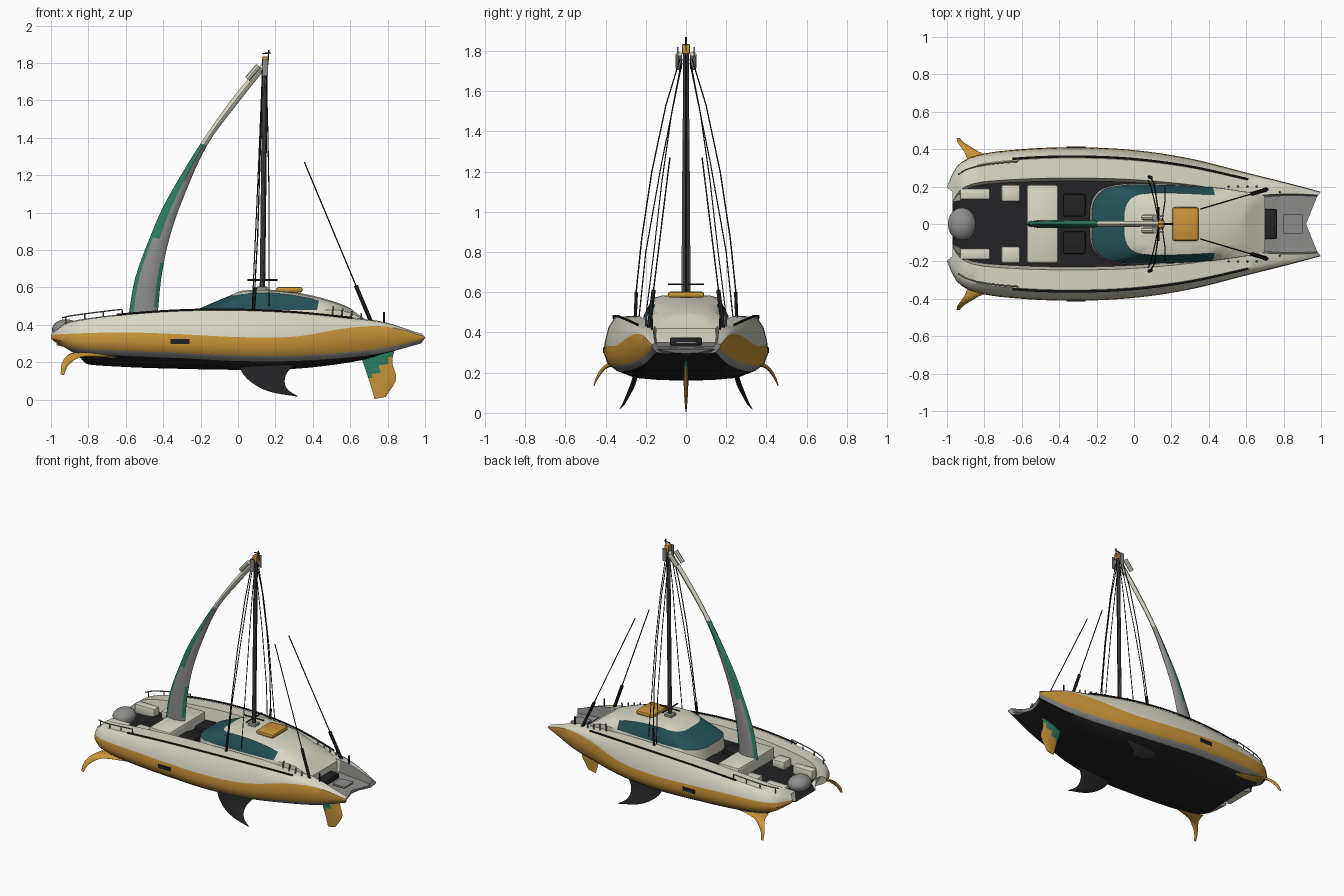
import bpy, bmesh, math
from mathutils import Vector as V

if "Cube" in bpy.data.objects:
    bpy.data.objects.remove(bpy.data.objects["Cube"])

COLORS = {"cream": (.70, .68, .56), "orange": (.60, .30, .04), "grey": (.27, .27, .26),
          "black": (.016, .016, .018), "glass": (.018, .085, .095), "green": (.025, .21, .125),
          "mast_grey": (.09, .09, .09)}
MATS = {}
for n, c in COLORS.items():
    MATS[n] = bpy.data.materials.new(n)
    MATS[n].diffuse_color = (*c, 1)
NAMES = list(COLORS)


def spline(xs, ys, x):
    """Smooth interpolation through the keys."""
    x = min(max(x, xs[0]), xs[-1])
    i = max(k for k in range(len(xs) - 1) if xs[k] <= x)
    def slope(k):
        a, b = max(k - 1, 0), min(k + 1, len(xs) - 1)
        return (ys[b] - ys[a]) / (xs[b] - xs[a])
    h = xs[i + 1] - xs[i]
    t = (x - xs[i]) / h
    return ((2*t**3 - 3*t*t + 1) * ys[i] + (t**3 - 2*t*t + t) * h * slope(i)
            + (3*t*t - 2*t**3) * ys[i + 1] + (t**3 - t*t) * h * slope(i + 1))


def finish(name, bm, mirror=False, smooth=True):
    bmesh.ops.remove_doubles(bm, verts=bm.verts, dist=1e-5)
    bmesh.ops.recalc_face_normals(bm, faces=bm.faces)
    me = bpy.data.meshes.new(name)
    bm.to_mesh(me)
    bm.free()
    for n in NAMES:
        me.materials.append(MATS[n])
    ob = bpy.data.objects.new(name, me)
    bpy.context.collection.objects.link(ob)
    if mirror:
        m = ob.modifiers.new("mirror", "MIRROR")
        m.use_axis = (False, True, False)
        m.merge_threshold = 1e-4
    if smooth:
        bpy.ops.object.select_all(action='DESELECT')
        ob.select_set(True)
        bpy.context.view_layer.objects.active = ob
        bpy.ops.object.shade_smooth_by_angle(angle=math.radians(35))
    return ob


def loft(name, rings, color, closed=True, cap=True, mirror=False, extra=()):
    """Skin a list of rings; color is a name or a rule(ring, column, centre)."""
    bm = bmesh.new()
    vs = [[bm.verts.new(p) for p in r] for r in rings]
    n = len(rings[0])
    for i in range(len(rings) - 1):
        for j in range(n if closed else n - 1):
            k = (j + 1) % n
            f = bm.faces.new((vs[i][j], vs[i][k], vs[i + 1][k], vs[i + 1][j]))
            c = color if isinstance(color, str) else color(i, j, f.calc_center_median())
            f.material_index = NAMES.index(c)
    if cap and closed:
        for r in (0, -1):
            f = bm.faces.new(vs[r])
            c = color if isinstance(color, str) else color(r % (len(rings) - 1), 0, f.calc_center_median())
            f.material_index = NAMES.index(c)
    for r, idx, c in extra:
        f = bm.faces.new([vs[r][q] for q in idx])
        f.material_index = NAMES.index(c)
    return finish(name, bm, mirror)


def tube(name, pts, r, color, mirror=False, sides=6):
    pts = [V(p) for p in pts]
    rings = []
    for i, p in enumerate(pts):
        d = pts[min(i + 1, len(pts) - 1)] - pts[max(i - 1, 0)]
        q = d.to_track_quat('Z', 'Y')
        rings.append([p + q @ V((r * math.cos(a), r * math.sin(a), 0))
                      for a in (2 * math.pi * k / sides for k in range(sides))])
    return loft(name, rings, color, mirror=mirror)


def box(name, center, size, color, mirror=False, bevel=0.0):
    bm = bmesh.new()
    bmesh.ops.create_cube(bm, size=1)
    for v in bm.verts:
        v.co = V([v.co[k] * size[k] + center[k] for k in range(3)])
    if bevel:
        bmesh.ops.bevel(bm, geom=bm.edges[:], offset=bevel, segments=2, affect='EDGES', profile=.5)
    for f in bm.faces:
        f.material_index = NAMES.index(color)
    return finish(name, bm, mirror)


def foil(name, lead, trail, thick, color, steps=14, mirror=False):
    """Lens-section blade between a leading and a trailing edge curve."""
    ks = list(range(len(lead)))
    at = lambda c, t: V([spline(ks, [p[k] for p in c], t) for k in range(3)])
    ts = [ks[-1] * s / steps for s in range(steps + 1)]
    prof = [(0, 0), (.15, .6), (.5, 1), (.85, .6), (1, 0), (.85, -.6), (.5, -1), (.15, -.6)]
    rings = []
    for t in ts:
        a, b = at(lead, t), at(trail, t)
        e = .02
        span = at(lead, t + e) + at(trail, t + e) - at(lead, t - e) - at(trail, t - e)
        nrm = (b - a).cross(span).normalized()
        h = spline(ks, thick, t)
        rings.append([a.lerp(b, u) + nrm * h * w for u, w in prof])
    return loft(name, rings, color, mirror=mirror)


# Hull: half sections lofted along the length, then mirrored
HX = [-1, -.95, -.85, -.6, -.3, 0, .3, .6, .8, 1]
BEAM = [.2, .305, .365, .40, .41, .395, .35, .275, .225, .172]
KEEL = [.27, .23, .195, .175, .165, .16, .165, .20, .245, .295]
BAND0 = [.31, .285, .275, .262, .25, .235, .235, .255, .28, .32]
BAND1 = [.345, .35, .355, .36, .35, .335, .337, .385, .39, .338]
DECK = [.37, .405, .425, .455, .475, .478, .465, .435, .41, .348]
beam = lambda x: spline(HX, BEAM, x)
deck = lambda x: spline(HX, DECK, x)
AFT = [.3, .3, .4, .6, .9, 1, 1, .95, .85, .85, .85, .85]


def section(x):
    b, zb, z0, z1, zd = (spline(HX, t, x) for t in (BEAM, KEEL, BAND0, BAND1, DECK))
    w = .6 + .3 * max(0, (x - .68) / .32)
    fl = zd - .08 + .05 * max(0, (x - .8) / .2)
    rows = [(0, zb), (.35, zb + .004), (.64, zb + .3 * (z0 - .028 - zb)), (.86, max(z0 - .028, zb + .006)),
            (.955, z0), (1, (z0 + z1) / 2), (.985, z1), (.94, z1 + .62 * (zd - z1)), (max(.86, w + .02), zd),
            (w, zd + .004), (w - .04, fl), (0, fl)]
    ring = []
    for (f, z), k in zip(rows, AFT):
        px = x if x > -.8 else -.8 + (x + .8) * k
        if x > .7:                                    # concave notch in the end
            px -= .08 * (1 - f * f) * (x - .7) / .3
        ring.append((px, f * b, z))
    return ring


def hull_color(i, j, c):
    if j == 10:
        return "grey" if c.x > .66 else "cream" if c.x > .47 else "black"
    if j == 9 and c.x > .72:
        return "grey"
    return ("black", "black", "black", "grey", "orange", "orange", "cream", "cream", "cream", "cream")[j]


caps = [(r, q, c) for r, c in ((0, "cream"), (-1, "grey"))
        for q in ((0, 1, 10, 11), (1, 2, 9, 10), (2, 3, 8, 9), (3, 4, 7, 8), (4, 5, 6, 7))]
stations = [-1, -.99, -.975, -.95, -.92] + [-.88 + .04 * k for k in range(48)]
loft("hull", [section(x) for x in stations], hull_color, closed=False, mirror=True, extra=caps)

# Deck rails, stern rail and hull ports
tube("deck_rail", [(x, .88 * beam(x), deck(x) + .004) for x in [-.65 + .07 * k for k in range(19)]], .006, "black", True)
tube("stern_rail", [(x, .84 * beam(x), deck(x) + .03) for x in (-.94, -.9, -.85, -.78, -.7, -.62)], .004, "grey", True)
for x in (-.92, -.82, -.72, -.62):
    tube("rail_post", [(x, .84 * beam(x), deck(x) - .01), (x, .84 * beam(x), deck(x) + .03)], .004, "grey", True)
box("hull_port", (-.31, beam(-.31) - .001, .312), (.1, .009, .026), "black", True)

# Cabin: stacked plan outlines, glazed band between the second and third
OU = [0, 0, .02, .08, .2, .36, .52, .7, .88, 1, 1]
OV = [0, .35, .66, .9, 1, 1, .98, .93, .82, .7, 0]
roof = lambda x: spline([-.3, -.05, .1, .25, .4, .55, .72], [.52, .568, .585, .578, .552, .508, .435], x)
LEVELS = [(-.24, .70, .215, lambda x: .35), (-.225, .70, .21, lambda x: min(.48, roof(x) - .025)),
          (-.05, .64, .165, lambda x: roof(x) - .014), (-.01, .61, .12, lambda x: roof(x) - .002),
          (.02, .58, 0, lambda x: roof(x) + .004)]
cabin = []
for x0, x1, w, zf in LEVELS:
    ring = []
    for k in range(31):
        u, v = (spline(list(range(11)), t, k / 3) for t in (OU, OV))
        x = x0 + min(max(u, 0), 1) * (x1 - x0)
        ring.append((x, max(v, 0) * w, zf(x)))
    cabin.append(ring)
loft("cabin", cabin, lambda i, j, c: "glass" if i == 1 and c.x < .44 else "cream", closed=False, mirror=True)
box("roof_hatch", (.275, 0, .588), (.14, .18, .03), "orange", bevel=.012)
for x in (.5, .55, .6, .65):
    tube("walkway_post", [(x, .2, .4), (x + .01, .2, .5 - (x - .5) * .25)], .005, "grey", True)

# Cockpit furniture and end gear
box("sail_console", (-.49, 0, .42), (.17, .42, .09), "cream", bevel=.015)
box("aft_bench", (-.66, .165, .39), (.1, .09, .06), "cream", True, .01)
box("aft_seat", (-.85, .16, .375), (.16, .06, .07), "cream", True, .01)
box("helm_seat", (-.32, .1, .41), (.12, .12, .04), "black", True, .01)
box("windlass", (.725, 0, .355), (.08, .16, .04), "black", bevel=.008)
box("ramp_hatch", (.85, 0, .35), (.1, .1, .012), "grey")
bm = bmesh.new()
bmesh.ops.create_uvsphere(bm, u_segments=20, v_segments=12, radius=1)
for v in bm.verts:
    v.co = V((v.co.x * .075 - .92, v.co.y * .088, v.co.z * .055 + .375))
for f in bm.faces:
    f.material_index = NAMES.index("grey")
finish("stern_pod", bm)

# Underwater blades
foil("keel_fin", [(0, .245, .215), (.025, .265, .14), (.09, .29, .08), (.18, .31, .04), (.31, .33, .018)],
     [(.31, .245, .2), (.26, .265, .14), (.25, .29, .09), (.27, .31, .05), (.322, .33, .018)],
     [.012, .012, .009, .006, .002], "black", mirror=True)
foil("rudder", [(.64, 0, .28), (.675, 0, .18), (.705, 0, .09), (.73, 0, .004)],
     [(.84, 0, .28), (.825, 0, .2), (.845, 0, .11), (.79, 0, .015)], [.012, .012, .01, .003],
     lambda i, j, c: "green" if c.z > .13 + (c.x - .72) * 1.1 else "orange")
foil("side_fin", [(-.88, .30, .25), (-.90, .37, .245), (-.925, .41, .225), (-.945, .44, .185), (-.948, .46, .135)],
     [(-.58, .30, .225), (-.79, .37, .235), (-.86, .405, .22), (-.91, .435, .18), (-.93, .458, .133)],
     [.012, .011, .009, .007, .002], "orange", mirror=True)


# Curved wing sail
def sail_color(i, j, c):
    if c.z > 1.37:
        return "cream"
    edge = j in (0, 7) or (j in (1, 6) and c.z > .85) or (j in (3, 4) and .5 < c.z < .72)
    return "green" if edge else "grey"


foil("wing_sail", [(-.585, 0, .45), (-.55, 0, .65), (-.47, 0, .87), (-.38, 0, 1.07), (-.2, 0, 1.37), (-.02, 0, 1.625), (.13, 0, 1.8)],
     [(-.43, 0, .45), (-.41, 0, .65), (-.37, 0, .85), (-.3, 0, 1.06), (-.165, 0, 1.36), (.015, 0, 1.605), (.155, 0, 1.78)],
     [.022, .022, .021, .02, .017, .015, .014], sail_color, steps=30)

# Mast, spreader and masthead
tube("mast", [(.128, 0, .57), (.142, 0, 1.8)], .013, "mast_grey", sides=10)
tube("mast_track", [(.14, 0, .6), (.154, 0, 1.78)], .006, "black")
tube("spreader", [(.13, -.09, .64), (.13, .09, .64)], .005, "black")
tube("spreader_arm", [(.05, 0, .64), (.21, 0, .64)], .005, "black")
box("mast_foot", (.128, 0, .59), (.06, .06, .03), "grey", bevel=.006)
tube("sheave_cover", [(.05, .035, 1.715), (.11, .035, 1.785)], .016, "cream", True, 8)
box("masthead_plate", (.145, .042, 1.775), (.03, .008, .09), "grey", True)
box("masthead", (.145, 0, 1.81), (.035, .04, .05), "orange", bevel=.006)
tube("antenna", [(.16, 0, 1.8), (.165, 0, 1.87)], .004, "black")
tube("wind_vane", [(.13, 0, 1.85), (.175, 0, 1.855)], .004, "black")

# Rigging
tube("outer_shroud", [(.13, .03, 1.76), (.125, .1, 1.53), (.115, .17, 1.2), (.105, .22, .87), (.09, .248, .6), (.08, .253, .46)],
     .0035, "black", True)
tube("inner_shroud", [(.15, .02, 1.76), (.158, .07, 1.5), (.165, .12, 1.15), (.165, .16, .8), (.165, .2, .48)],
     .003, "black", True)
tube("aft_shroud", [(.13, .02, 1.74), (.11, .12, 1.25), (.09, .2, .8), (.075, .235, .46)], .003, "black", True)
tube("shroud_tensioner", [(.092, .247, .6), (.08, .253, .46)], .009, "black", True)
tube("forestay", [(.355, .08, 1.27), (.71, .185, .42)], .0035, "black", True)
tube("forestay_furler", [(.63, .161, .61), (.71, .185, .42)], .011, "black", True)
tube("cleat", [(.78, .17, .4), (.78, .17, .47)], .006, "black", True)

for m in bpy.data.materials:
    if m.users and not m.is_grease_pencil:
        m.use_nodes = True
        m.node_tree.nodes["Principled BSDF"].inputs["Base Color"].default_value = m.diffuse_color
